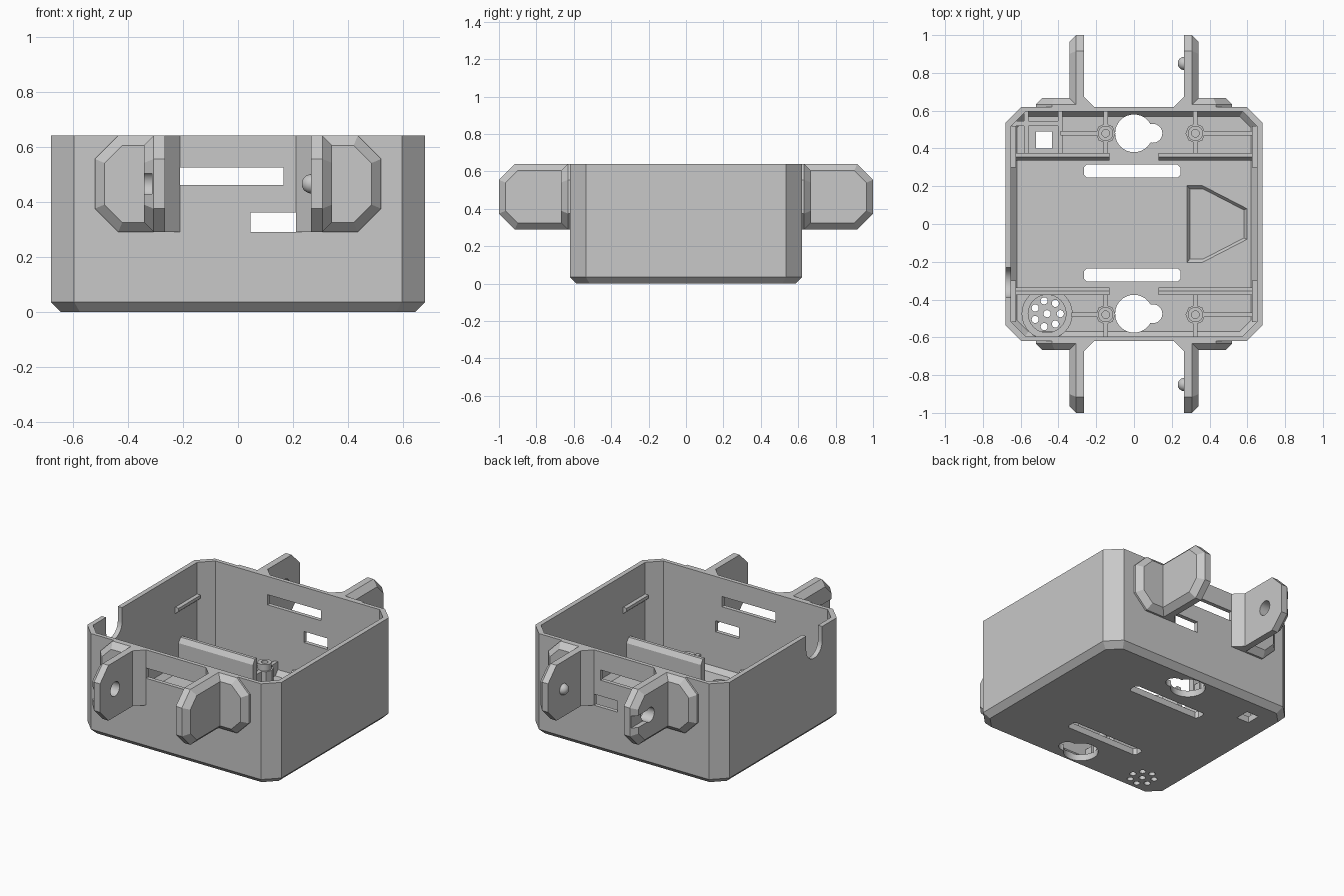
import bpy, bmesh, math

cube = bpy.data.objects.get("Cube")
if cube:
    bpy.data.objects.remove(cube, do_unlink=True)

grey = bpy.data.materials.new("light_grey_plastic")
grey.use_nodes = True
colour = (0.58, 0.58, 0.58, 1)
grey.diffuse_color = colour
grey.node_tree.nodes["Principled BSDF"].inputs["Base Color"].default_value = colour
parts = []


def ring(points, at, axis):
    """Place a 2D outline in space, at a position along an axis."""
    return [((at, u, v), (u, at, v), (u, v, at))[axis] for u, v in points]


def loft(name, rings, closed=False):
    """Skin a row of outlines, capped at the ends or closed into a tube."""
    bm = bmesh.new()
    loops = [[bm.verts.new(p) for p in r] for r in rings]
    pairs = list(zip(loops, loops[1:])) + ([(loops[-1], loops[0])] if closed else [])
    n = len(loops[0])
    for a, b in pairs:
        for i in range(n):
            j = (i + 1) % n
            bm.faces.new((a[i], a[j], b[j], b[i]))
    if not closed:
        bm.faces.new(loops[0])
        bm.faces.new(loops[-1])
    bmesh.ops.recalc_face_normals(bm, faces=bm.faces)
    mesh = bpy.data.meshes.new(name)
    bm.to_mesh(mesh)
    bm.free()
    mesh.materials.append(grey)
    obj = bpy.data.objects.new(name, mesh)
    bpy.context.collection.objects.link(obj)
    parts.append(obj)
    return obj


def prism(name, points, a, b, axis):
    return loft(name, [ring(points, a, axis), ring(points, b, axis)])


def box(name, x0, x1, y0, y1, z0, z1):
    return prism(name, [(x0, y0), (x1, y0), (x1, y1), (x0, y1)], z0, z1, 2)


def circle(u, v, r, n=32):
    return [(u + r * math.cos(math.tau * i / n), v + r * math.sin(math.tau * i / n))
            for i in range(n)]


def tube(name, x, y, outer, inner, z0, z1, n=32):
    o, i = circle(x, y, outer, n), circle(x, y, inner, n)
    return loft(name, [ring(o, z0, 2), ring(o, z1, 2), ring(i, z1, 2), ring(i, z0, 2)], True)


def octagon(hx, hy, c):
    return [(hx, hy - c), (hx - c, hy), (c - hx, hy), (-hx, hy - c),
            (-hx, c - hy), (c - hx, -hy), (hx - c, -hy), (hx, c - hy)]


def cut(target, cutters):
    """Subtract the cutters, bake the result and remove them."""
    for c in cutters:
        c.hide_render = True
        m = target.modifiers.new("cut", "BOOLEAN")
        m.operation, m.solver, m.object = "DIFFERENCE", "EXACT", c
    deps = bpy.context.evaluated_depsgraph_get()
    mesh = bpy.data.meshes.new_from_object(target.evaluated_get(deps))
    target.modifiers.clear()
    target.data = mesh
    for c in cutters:
        parts.remove(c)
        bpy.data.objects.remove(c, do_unlink=True)


FLOOR, TOP = 0.04, 0.64

# Open box with chamfered corners and a chamfered base
shell = loft("box_shell", [ring(octagon(0.645, 0.585, 0.07), 0, 2),
                           ring(octagon(0.68, 0.62, 0.085), 0.035, 2),
                           ring(octagon(0.68, 0.62, 0.085), TOP, 2)])
cut(shell, [loft("cavity", [ring(octagon(0.62, 0.57, 0.06), FLOOR, 2),
                            ring(octagon(0.65, 0.595, 0.075), 0.07, 2),
                            ring(octagon(0.65, 0.595, 0.075), 0.7, 2)])])

# Openings in the walls and floor
holes = [box("long_wall_slot", -0.21, 0.165, -0.8, 0.8, 0.46, 0.525),
         box("short_wall_slot", 0.045, 0.21, -0.8, 0.8, 0.29, 0.36),
         box("cable_notch", -0.72, -0.64, -0.39, -0.23, 0.55, 0.7),
         prism("cable_notch_round", circle(-0.31, 0.55, 0.08), -0.72, -0.64, 0),
         box("square_hole", -0.52, -0.435, 0.4, 0.49, -0.1, 0.2)]
for y in (0.28, -0.27):
    slot = [(u - 0.01, v + y) for u, v in octagon(0.255, 0.035, 0.015)]
    holes.append(prism("floor_slot", slot, -0.1, 0.2, 2))
for y in (0.48, -0.475):
    holes.append(prism("keyhole_large", circle(0, y, 0.1), -0.1, 0.2, 2))
    holes.append(prism("keyhole_small", circle(0.1, y, 0.05), -0.1, 0.2, 2))
gx, gy = -0.46, -0.475
for hx, hy in [(gx, gy)] + circle(gx, gy, 0.07, 7):
    holes.append(prism("grille_hole", circle(hx, hy, 0.019, 16), -0.1, 0.2, 2))
half = [(0.28, 0.205), (0.36, 0.205), (0.598, 0.082)]
pocket = half + [(x, -y) for x, y in reversed(half)]
inner = [(0.44 + (x - 0.44) * 0.9, y * 0.9) for x, y in pocket]
holes.append(loft("floor_pocket", [ring(inner, 0.02, 2), ring(pocket, FLOOR + 0.001, 2)]))
cut(shell, holes)

# Grille rim
tube("grille_rim", gx, gy, 0.135, 0.1, 0.03, 0.09)

for s, end in ((-1, "front"), (1, "back")):
    # Dividers with a sloped inner edge, wall clips
    for t, side in ((-1, "right"), (1, "left")):
        profile = [(s * 0.335, 0.03), (s * 0.335, 0.2), (s * 0.355, 0.23),
                   (s * 0.375, 0.23), (s * 0.375, 0.03)]
        prism(f"{end}_{side}_divider", profile, t * 0.13, t * 0.655, 0)
        clip = [(t * 0.66, 0.39), (t * 0.625, 0.42), (t * 0.625, 0.44), (t * 0.66, 0.44)]
        prism(f"{end}_{side}_wall_clip", clip, s * 0.3, s * 0.52, 1)

    # Screw posts with cross ribs
    for x in (-0.15, 0.325):
        tube(f"{end}_screw_post", x, s * 0.48, 0.04, 0.02, 0.03, 0.16)
        tube(f"{end}_post_foot", x, s * 0.48, 0.052, 0.03, 0.03, 0.12, 8)
        for y0, y1 in ((0.37, 0.445), (0.515, 0.6)):
            box(f"{end}_post_rib", x - 0.012, x + 0.012, s * y0, s * y1, 0.03, 0.12)
    for x0, x1 in ((-0.33 if s < 0 else -0.39, -0.185), (0.36, 0.645)):
        box(f"{end}_long_rib", x0, x1, s * 0.48 - 0.012, s * 0.48 + 0.012, 0.03, 0.12)

# Frame of ribs around the square hole
for x in (-0.57, -0.39):
    box("frame_rib", x - 0.012, x + 0.012, 0.37, 0.6, 0.03, 0.1)
box("frame_cross_rib", -0.645, -0.39, 0.52, 0.545, 0.03, 0.1)


def tab(u0, u1, inset):
    """Outline with two clipped outer corners, shrunk by the inset."""
    c, u1, z0, z1 = 0.085 - inset * 0.586, u1 - inset, 0.29 + inset, TOP - inset
    return [(u0, z0), (u1 - c, z0), (u1, z0 + c), (u1, z1 - c), (u1 - c, z1), (u0, z1)]


def flip(points, sign):
    return [(sign * u, v) for u, v in points]


# Hinge ears on the front and back
for s, end in ((-1, "front"), (1, "back")):
    for t, side in ((-1, "right"), (1, "left")):
        name = f"{end}_{side}_ear"
        full, small = flip(tab(0.605, 1, 0), s), flip(tab(0.605, 1, 0.035), s)
        prong = loft(name + "_prong", [ring(full, t * 0.265, 0), ring(full, t * 0.307, 0),
                                       ring(small, t * 0.342, 0)])
        full, small = flip(tab(0.28, 0.52, 0), t), flip(tab(0.28, 0.52, 0.035), t)
        loft(name + "_plate", [ring(full, s * 0.605, 1), ring(full, s * 0.632, 1),
                               ring(small, s * 0.667, 1)])
        gusset = [(0.28, 0.605), (0.21, 0.605), (0.21, 0.62), (0.265, 0.675), (0.28, 0.675)]
        prism(name + "_gusset", [(t * u, s * v) for u, v in gusset], 0.29, TOP, 2)
        if t < 0:
            # Pivot hole with a lead-in groove from the tip
            cut(prong, [prism("pivot_hole", circle(s * 0.85, 0.465, 0.045), -0.5, -0.2, 0),
                        box("lead_in", -0.4, -0.312, s * 0.85, s * 1.1, 0.428, 0.503)])
        else:
            # Rounded pivot bump
            steps = [i * math.pi / 16 for i in range(8)]
            loft(name + "_bump", [ring(circle(s * 0.85, 0.465, 0.035 * math.cos(a), 24),
                                       0.267 - 0.036 * math.sin(a), 0) for a in steps])

# Smooth the round parts, keep corners sharp
bpy.ops.object.select_all(action="DESELECT")
for obj in parts:
    obj.select_set(True)
bpy.context.view_layer.objects.active = shell
bpy.ops.object.shade_smooth_by_angle(angle=math.radians(30))
